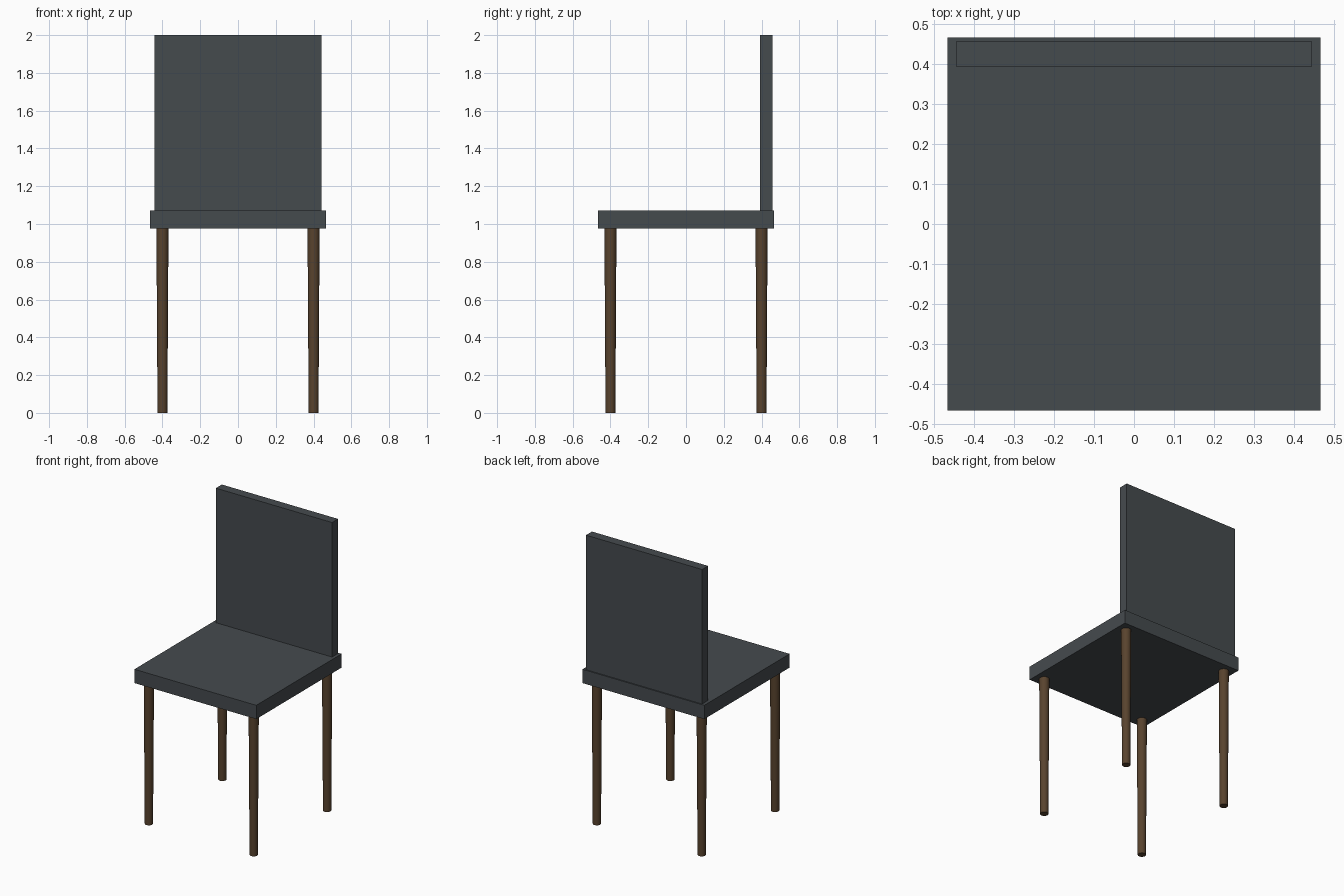
import bpy
import math

cube = bpy.data.objects.get("Cube")
if cube:
    bpy.data.objects.remove(cube, do_unlink=True)


def material(name, rgb):
    mat = bpy.data.materials.new(name)
    mat.use_nodes = True
    mat.diffuse_color = (*rgb, 1)
    mat.node_tree.nodes["Principled BSDF"].inputs["Base Color"].default_value = (*rgb, 1)
    return mat


def box(name, low, high, mat):
    centre = [(a + b) / 2 for a, b in zip(low, high)]
    bpy.ops.mesh.primitive_cube_add(size=1, location=centre)
    obj = bpy.context.object
    obj.name = name
    obj.scale = [b - a for a, b in zip(low, high)]
    bpy.ops.object.transform_apply(location=False, rotation=False, scale=True)
    obj.data.materials.append(mat)


def leg(name, x, y, mat):
    bpy.ops.mesh.primitive_cone_add(vertices=32, radius1=0.026, radius2=0.032,
                                    depth=SEAT_BOTTOM, location=(x, y, SEAT_BOTTOM / 2))
    obj = bpy.context.object
    obj.name = name
    obj.data.materials.append(mat)
    bpy.ops.object.shade_smooth_by_angle(angle=math.radians(30))


SEAT_BOTTOM, SEAT_TOP = 0.977, 1.072
charcoal = material("charcoal upholstery", (0.06, 0.069, 0.076))
wood = material("dark brown wood", (0.098, 0.056, 0.027))

# Seat slab and upright back panel
box("seat", (-0.465, -0.465, SEAT_BOTTOM), (0.465, 0.465, SEAT_TOP), charcoal)
box("backrest", (-0.443, 0.392, SEAT_TOP), (0.443, 0.457, 2.0), charcoal)

# Four tapered round legs
for depth_name, y in (("front", -0.4), ("back", 0.4)):
    for side_name, x in (("right", -0.4), ("left", 0.4)):
        leg(f"{depth_name}_{side_name}_leg", x, y, wood)
